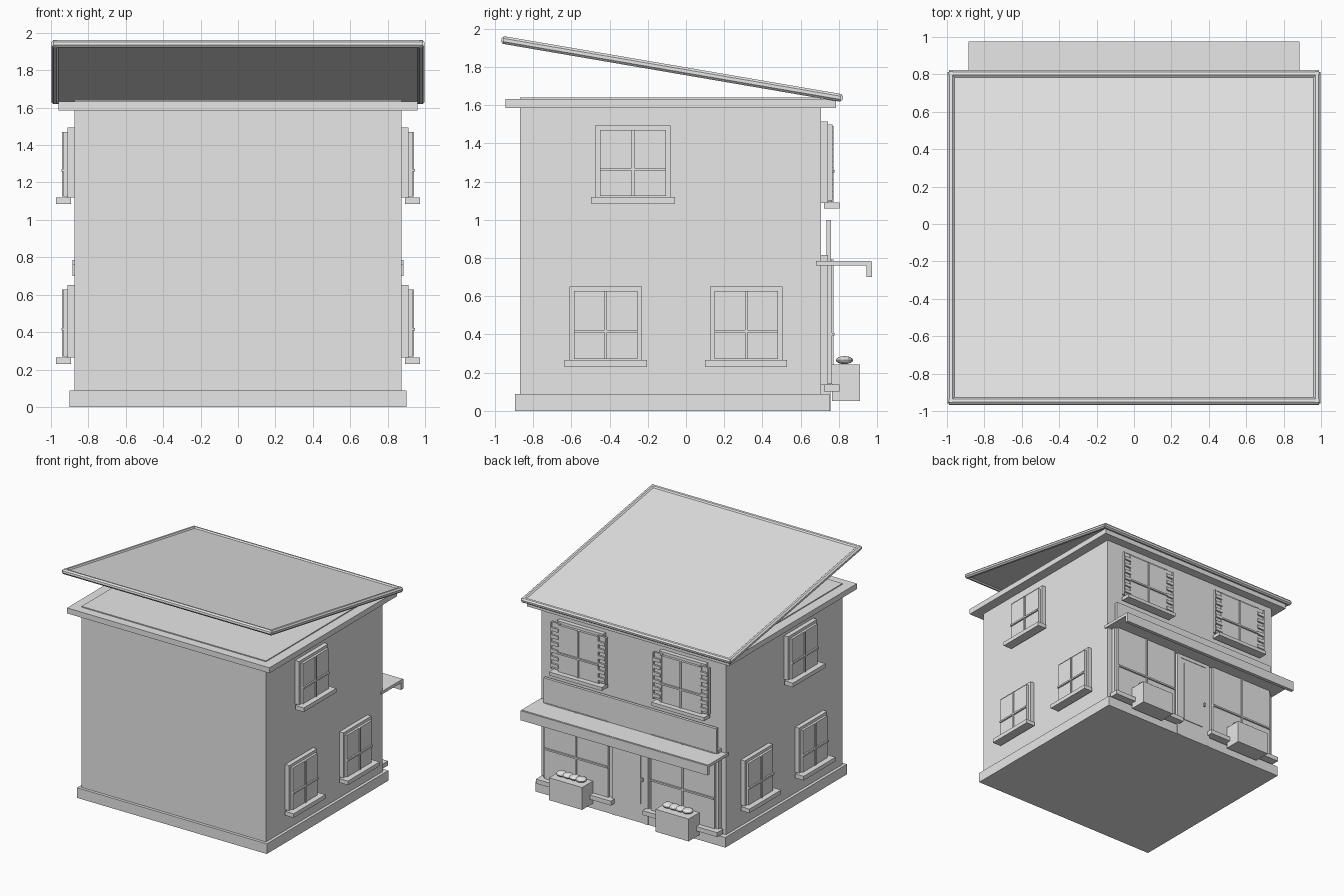
import bpy, bmesh, math
from mathutils import Matrix, Vector

if "Cube" in bpy.data.objects:
    bpy.data.objects.remove(bpy.data.objects["Cube"])

grey = bpy.data.materials.new("light grey")
grey.diffuse_color = (0.8, 0.8, 0.8, 1)
grey.use_nodes = True
grey.node_tree.nodes["Principled BSDF"].inputs["Base Color"].default_value = grey.diffuse_color


def finish(name, bm):
    bmesh.ops.recalc_face_normals(bm, faces=bm.faces[:])
    me = bpy.data.meshes.new(name)
    bm.to_mesh(me)
    bm.free()
    ob = bpy.data.objects.new(name, me)
    me.materials.append(grey)
    bpy.context.collection.objects.link(ob)
    return ob


def boxes(name, items, place=lambda u, n, z: (u, n, z)):
    """One object from boxes (u0, u1, n0, n1, z0, z1), mapped onto a wall by place."""
    bm = bmesh.new()
    for u0, u1, n0, n1, z0, z1 in items:
        g = bmesh.ops.create_cube(bm, size=1)
        for v in g["verts"]:
            c = v.co + Vector((.5, .5, .5))
            v.co = place(u0 + (u1 - u0) * c.x, n0 + (n1 - n0) * c.y, z0 + (z1 - z0) * c.z)
    return finish(name, bm)


def back_wall(u, n, z):
    return (u, 0.707 + n, z)


def side_wall(s):
    return lambda u, n, z: (s * (0.875 + n), u, z)


def window(name, place, u, w, z0, z1, sill_w, sill_z):
    """Frame, raised glass, cross bars and sill."""
    h, t = w / 2, 0.024
    boxes(name + "_frame", [
        (u - h, u - h + t, 0, .037, z0, z1), (u + h - t, u + h, 0, .037, z0, z1),
        (u - h + t, u + h - t, 0, .037, z1 - t, z1), (u - h + t, u + h - t, 0, .037, z0, z0 + .01)], place)
    boxes(name + "_glass", [(u - h + t, u + h - t, 0, .057, z0 + .005, z1 - t)], place)
    m = z0 + .39 * (z1 - z0)
    boxes(name + "_bars", [(u - .007, u + .007, .05, .066, z0 + .005, z1 - t),
                           (u - h + t, u + h - t, .05, .07, m - .007, m + .007)], place)
    boxes(name + "_sill", [(u - sill_w / 2, u + sill_w / 2, .017, .098, *sill_z)], place)


# main volumes
boxes("walls", [(-.875, .875, -.87, .707, .05, 1.64)])
boxes("base", [(-.9, .9, -.895, .752, 0, .087)])
boxes("cornice", [(-.96, .96, -.945, .785, 1.585, 1.632)])

# tilted roof panel with octagonal edge rods
tilt = Matrix.Translation((0, -.073, 1.79)) @ Matrix.Rotation(-math.atan2(.3, 1.75), 4, 'X')
X, Y, R = .978, .887, .022
roof = boxes("roof_panel", [(-X, X, -Y, Y, -.01, .01)])
roof.matrix_world = tilt
bm = bmesh.new()
for s in (-1, 1):
    for length, axis, pos in ((2 * X, 'Y', (0, s * Y, 0)), (2 * Y, 'X', (s * X, 0, 0))):
        m = (Matrix.Translation(pos) @ Matrix.Rotation(math.pi / 2, 4, axis)
             @ Matrix.Rotation(math.pi / 8, 4, 'Z'))
        bmesh.ops.create_cone(bm, cap_ends=True, segments=8, radius1=R, radius2=R,
                              depth=length + .02, matrix=m)
finish("roof_edge_rods", bm).matrix_world = tilt

# side windows, same on both sides
for s, side in ((1, "right"), (-1, "left")):
    p = side_wall(s)
    window(side + "_upper_window", p, -.278, .395, 1.12, 1.493, .44, (1.085, 1.12))
    for i, u in enumerate((-.42, .315)):
        window(f"{side}_lower_window_{i}", p, u, .38, .265, .652, .43, (.23, .265))

# back wall: upper windows with shutters, shop windows, planters
for s, side in ((1, "right"), (-1, "left")):
    c = s * .485
    window(f"back_{side}_window", back_wall, c, .44, 1.087, 1.515, .5, (1.06, 1.09))
    for k in (-1, 1):
        u = c + k * .222
        slats = [(u - .033, u + .033, .045, .066, 1.122 + i * .0615, 1.15 + i * .0615) for i in range(6)]
        boxes(f"back_{side}_shutter_{k}", [
            (u - .043, u + .043, .034, .05, 1.1, 1.5),
            (u - .043, u - .033, .05, .06, 1.1, 1.5),
            (u + .033, u + .043, .05, .06, 1.1, 1.5)] + slats, back_wall)

    c = s * .505
    window(f"shop_{side}_window", back_wall, c, .65, .135, .815, .71, (.1, .138))
    boxes(f"planter_{side}", [(c - .157, c + .157, .765, .91, .05, .242)])
    bm = bmesh.new()
    for i in range(4):
        m = Matrix.Translation((c - .093 + .062 * i, .83, .265)) @ Matrix.Diagonal((.045, .045, .021, 1))
        bmesh.ops.create_uvsphere(bm, u_segments=12, v_segments=8, radius=1, matrix=m)
    finish(f"flowers_{side}", bm)

# door with frame, panel, kick plate and knob
boxes("door_frame", [(-.17, -.135, .7, .757, 0, .77), (.135, .17, .7, .757, 0, .77),
                     (-.135, .135, .7, .757, .73, .77)])
boxes("door", [(-.135, .135, .7, .753, 0, .73), (-.1, .1, .75, .759, .16, .69)])
boxes("door_knob", [(-.122, -.108, .75, .768, .36, .39)])

# awning with front lip, and blank sign board
boxes("awning", [(-.885, .885, .68, .965, .76, .785)])
boxes("awning_lip", [(-.885, .885, .945, .975, .7, .782)])
boxes("sign_board", [(-.82, .82, .735, .76, .78, 1.0)])
